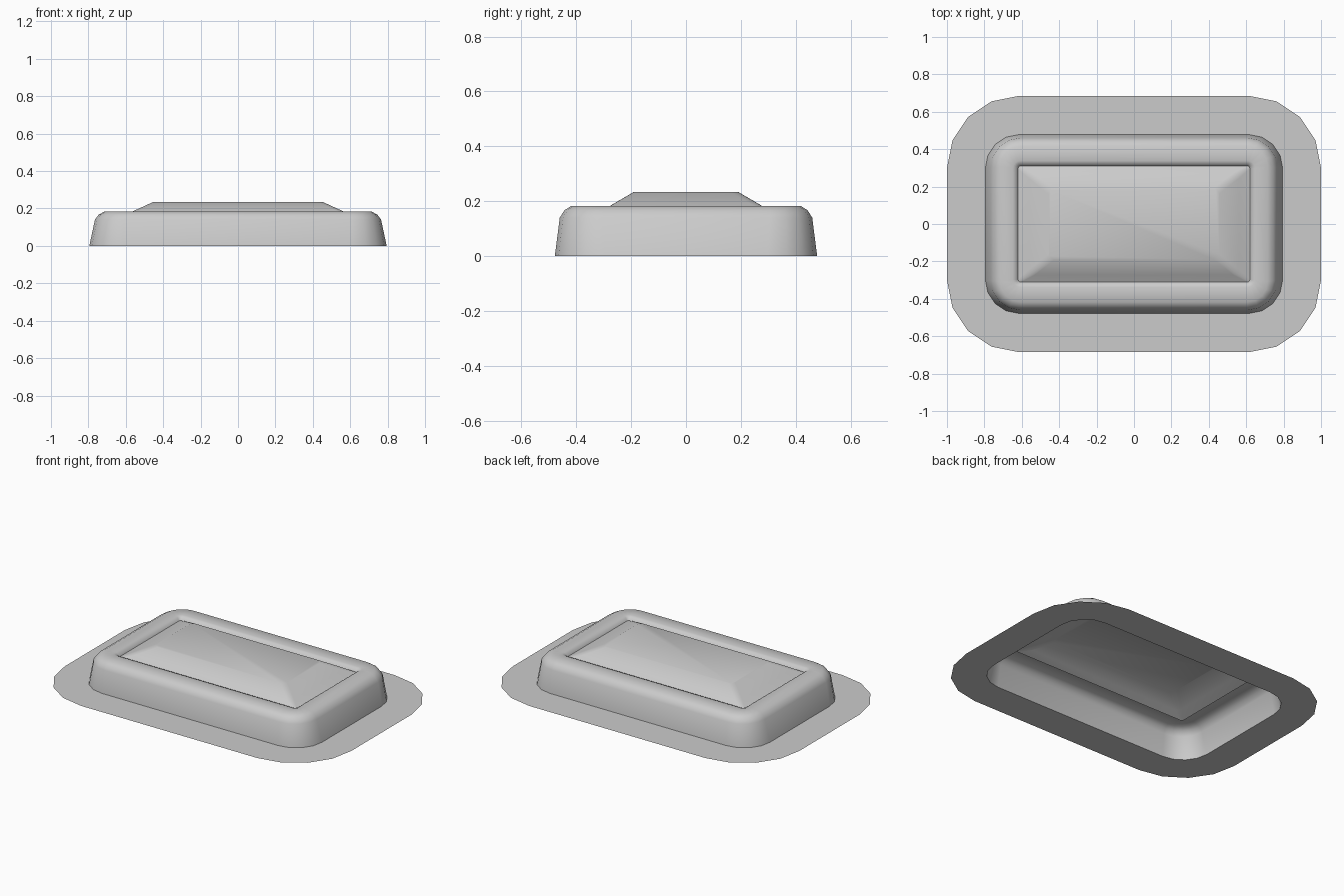
import bpy
import bmesh
import math

old = bpy.data.objects.get("Cube")
if old:
    bpy.data.objects.remove(old, do_unlink=True)

# Grey plastic
grey = bpy.data.materials.new("grey_plastic")
grey.use_nodes = True
colour = (0.6, 0.6, 0.6, 1)
grey.diffuse_color = colour
grey.node_tree.nodes["Principled BSDF"].inputs["Base Color"].default_value = colour

SEGMENTS = 4  # per rounded corner


def rounded_ring(bm, half_x, half_y, radius, z):
    """Loop of vertices around a rounded rectangle."""
    ring = []
    for quarter, (sx, sy) in enumerate([(1, 1), (-1, 1), (-1, -1), (1, -1)]):
        for i in range(SEGMENTS + 1):
            a = math.pi / 2 * (quarter + i / SEGMENTS)
            ring.append(bm.verts.new((sx * (half_x - radius) + radius * math.cos(a),
                                      sy * (half_y - radius) + radius * math.sin(a), z)))
    return ring


def sheet(name, rings, cap=False, sharp_angle=40):
    """Open sheet through nested rounded rectangles, from outside inwards."""
    bm = bmesh.new()
    loops = [rounded_ring(bm, *r) for r in rings]
    for outer, inner in zip(loops, loops[1:]):
        n = len(outer)
        for i in range(n):
            j = (i + 1) % n
            bm.faces.new((outer[i], outer[j], inner[j], inner[i]))
    if cap:
        bm.faces.new(loops[-1])
    mesh = bpy.data.meshes.new(name)
    bm.to_mesh(mesh)
    bm.free()
    mesh.materials.append(grey)
    obj = bpy.data.objects.new(name, mesh)
    bpy.context.collection.objects.link(obj)
    bpy.ops.object.select_all(action="DESELECT")
    obj.select_set(True)
    bpy.context.view_layer.objects.active = obj
    bpy.ops.object.shade_smooth_by_angle(angle=math.radians(sharp_angle))
    return obj


# Flat flange lying on the ground
sheet("flange", [(1.0, 0.685, 0.385, 0), (0.795, 0.478, 0.18, 0)])

# Tapered wall, rounded shoulder and rim, dipping to the panel
sheet("rim", [
    (0.795, 0.478, 0.18, 0),
    (0.765, 0.46, 0.155, 0.14),
    (0.745, 0.443, 0.14, 0.167),
    (0.715, 0.418, 0.11, 0.183),
    (0.648, 0.338, 0.04, 0.183),
    (0.63, 0.32, 0.022, 0.177),
    (0.62, 0.31, 0.015, 0.16),
], sharp_angle=50)

# Raised centre panel with sloping sides
sheet("centre_panel", [
    (0.62, 0.31, 0.015, 0.16),
    (0.56, 0.272, 0.03, 0.186),
    (0.455, 0.19, 0.03, 0.234),
], cap=True)
